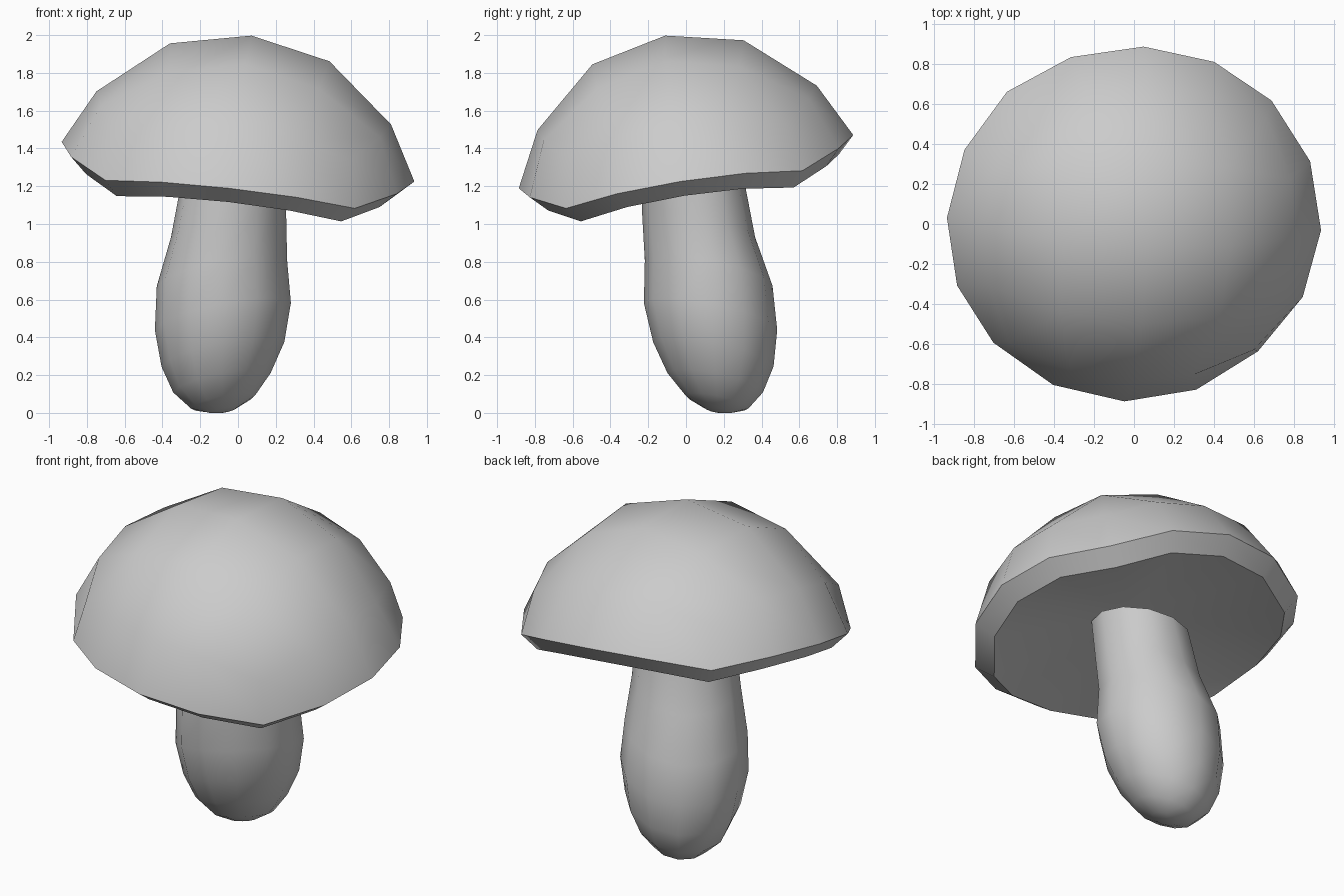
import bpy, bmesh, math
from mathutils import Vector

if "Cube" in bpy.data.objects:
    bpy.data.objects.remove(bpy.data.objects["Cube"])


def finish(name, bm, angle):
    bmesh.ops.recalc_face_normals(bm, faces=bm.faces)
    mesh = bpy.data.meshes.new(name)
    bm.to_mesh(mesh)
    bm.free()
    ob = bpy.data.objects.new(name, mesh)
    bpy.context.collection.objects.link(ob)
    bpy.ops.object.select_all(action='DESELECT')
    ob.select_set(True)
    bpy.context.view_layer.objects.active = ob
    bpy.ops.object.shade_smooth_by_angle(angle=math.radians(angle))


def bridge(bm, a, b):
    n = len(a)
    for i in range(n):
        bm.faces.new((a[i], a[(i + 1) % n], b[(i + 1) % n], b[i]))


def fan(bm, ring, tip):
    n = len(ring)
    for i in range(n):
        bm.faces.new((ring[i], ring[(i + 1) % n], tip))


# Cap: dome with quad-sphere topology, tilted towards front right
origin = Vector((0, 0, 1.33))
up = Vector((0.107, -0.165, 1)).normalized()
ux = Vector((1, 0, -0.107)).normalized()
uy = up.cross(ux)
TURN = math.radians(-2)

# (elevation, radius, height) profile of the dome
PROFILE = [(16.3, .94, -.075), (22.5, .94, 0), (29, .915, .09), (35.3, .87, .175),
           (45, .785, .29), (55, .635, .44), (60, .56, .505), (67.5, .425, .59), (90, 0, .68)]


def dome(elev):
    for (e0, r0, h0), (e1, r1, h1) in zip(PROFILE, PROFILE[1:]):
        if elev <= e1 + 1e-4:
            t = (elev - e0) / (e1 - e0)
            return r0 + (r1 - r0) * t, h0 + (h1 - h0) * t
    return 0, .68


def place(az, r, h):
    az += TURN
    return origin + ux * (r * math.cos(az)) + uy * (r * .955 * math.sin(az)) + up * h


bm = bmesh.new()
T = math.tan(math.pi / 8)
steps = [-1, -T, 0, T, 1]
grid = {}
for i, x in enumerate(steps):
    for j, y in enumerate(steps):
        elev = math.degrees(math.atan2(1, math.hypot(x, y)))
        grid[i, j] = bm.verts.new(place(math.atan2(y, x), *dome(elev)))
for i in range(4):
    for j in range(4):
        bm.faces.new((grid[i, j], grid[i + 1, j], grid[i + 1, j + 1], grid[i, j + 1]))
loop = ([(i, 0) for i in range(4)] + [(4, j) for j in range(4)]
        + [(i, 4) for i in range(4, 0, -1)] + [(0, j) for j in range(4, 0, -1)])
shoulder = [grid[k] for k in loop]
rim, lip = [], []
for i, j in loop:
    x, y = steps[i], steps[j]
    az = math.atan2(y, x)
    r, h = dome(math.degrees(math.atan2(T, math.hypot(x, y))))
    rim.append(bm.verts.new(place(az, r, h)))
    lip.append(bm.verts.new(place(az, r * .9, h - .088)))
bridge(bm, shoulder, rim)
bridge(bm, rim, lip)
# Slightly hollow underside
fan(bm, lip, bm.verts.new(origin + up * .05))
finish("cap", bm, 40)

# Stem: bent, bulbous column of tilted rings (x, y, z, radius)
RINGS = [(-.08, .17, .012, .07), (-.08, .165, .058, .17), (-.085, .155, .16, .258),
         (-.08, .145, .31, .325), (-.08, .13, .51, .36), (-.085, .12, .74, .345),
         (-.05, .067, .99, .305), (-.02, .035, 1.25, .28)]
SIDES = 12
bm = bmesh.new()
previous = None
for k, (x, y, z, r) in enumerate(RINGS):
    lean = .2 if k < 7 else .1
    ring = []
    for s in range(SIDES):
        a = math.tau * s / SIDES
        dx, dy = r * math.cos(a), r * .98 * math.sin(a)
        ring.append(bm.verts.new((x + dx, y + dy, max(0, z + lean * (dx - dy)))))
    if previous:
        bridge(bm, previous, ring)
    else:
        fan(bm, ring, bm.verts.new((-.09, .18, 0)))
    previous = ring
bm.faces.new(previous)
finish("stem", bm, 45)
